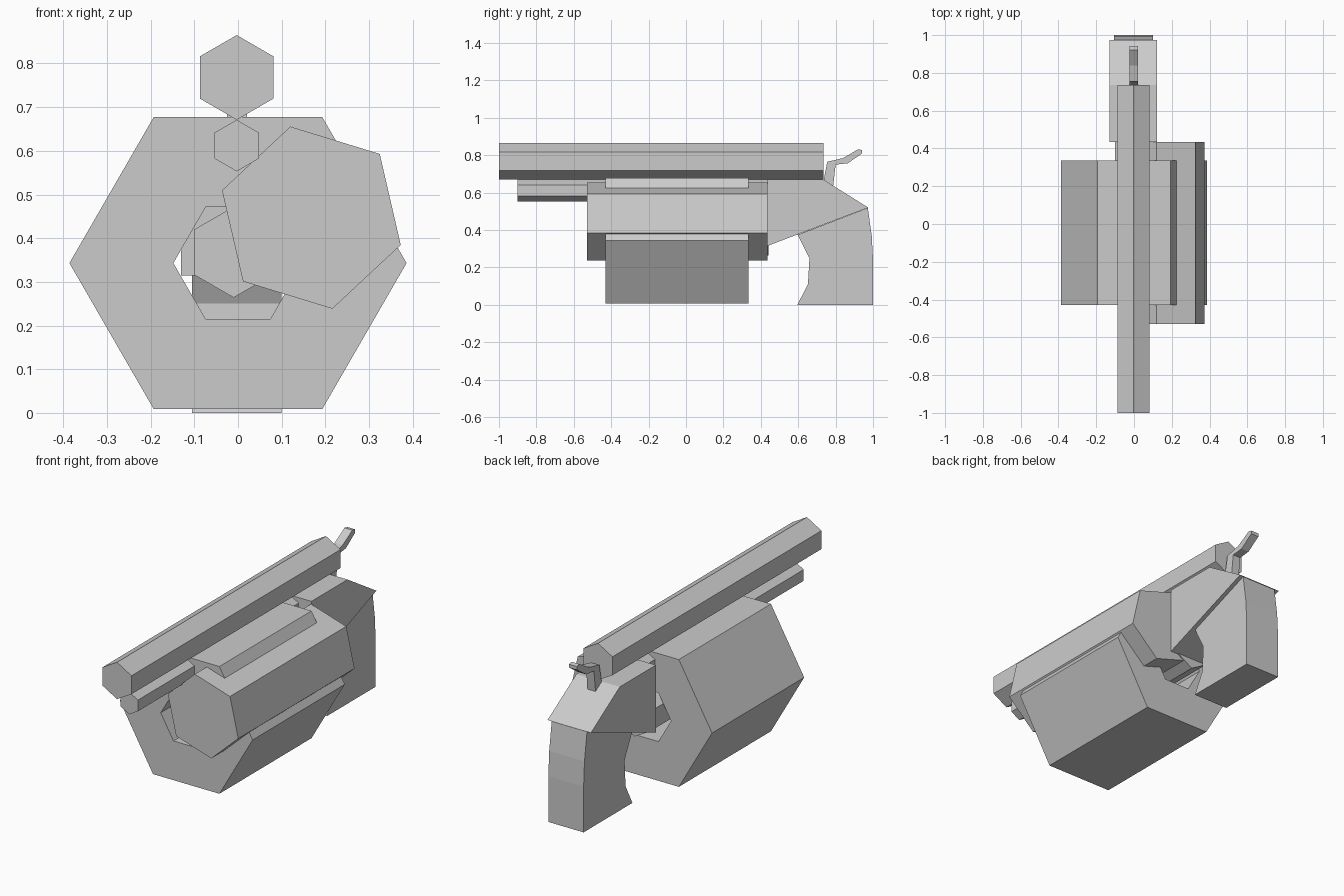
import bpy, bmesh
from math import cos, sin, pi, radians

if "Cube" in bpy.data.objects:
    bpy.data.objects.remove(bpy.data.objects["Cube"])


def make_mesh(name, verts, faces):
    mesh = bpy.data.meshes.new(name)
    mesh.from_pydata(verts, [], faces)
    bm = bmesh.new()
    bm.from_mesh(mesh)
    bmesh.ops.recalc_face_normals(bm, faces=bm.faces)
    bm.to_mesh(mesh)
    bm.free()
    obj = bpy.data.objects.new(name, mesh)
    bpy.context.collection.objects.link(obj)
    return obj


def hexagon(x, z, r, start):
    return [(x + r * cos(radians(start) + i * pi / 3),
             z + r * sin(radians(start) + i * pi / 3)) for i in range(6)]


def hex_bar(name, x, z, r, y0, y1, start):
    """Six-sided prism running along y."""
    ring = hexagon(x, z, r, start)
    verts = [(a, y, b) for y in (y0, y1) for a, b in ring]
    sides = [(i, (i + 1) % 6, 6 + (i + 1) % 6, 6 + i) for i in range(6)]
    return make_mesh(name, verts, sides + [tuple(range(6)), tuple(range(6, 12))])


def hex_tube(name, x, z, r_out, r_in, y0, y1):
    """Six-sided tube with a hexagonal hole along y."""
    verts = [(a, y, b) for y in (y0, y1) for r in (r_out, r_in)
             for a, b in hexagon(x, z, r, 0)]
    faces = []
    for i in range(6):
        j = (i + 1) % 6
        for a, b in ((0, 6), (12, 18), (0, 12), (6, 18)):
            faces.append((a + i, a + j, b + j, b + i))
    return make_mesh(name, verts, faces)


def side_profile(name, points, x0, x1):
    """Extrude a (y, z) outline across x."""
    n = len(points)
    verts = [(x, y, z) for x in (x0, x1) for y, z in points]
    faces = [(i, (i + 1) % n, n + (i + 1) % n, n + i) for i in range(n)]
    return make_mesh(name, verts, faces + [tuple(range(n)), tuple(range(n, 2 * n))])


# Barrel and the rod beneath it
hex_bar("barrel", -0.003, 0.768, 0.097, -1.0, 0.735, 30)
hex_bar("under_rod", -0.003, 0.612, 0.059, -0.9, 0.435, 30)

# Hollow drum, offset chamber through it, and central pin
hex_tube("drum", 0.0, 0.343, 0.386, 0.148, -0.43, 0.335)
hex_bar("chamber", 0.168, 0.447, 0.214, -0.53, 0.435, 43)
hex_bar("drum_pin", -0.01, 0.368, 0.104, -0.40, 0.44, 30)

# Rear frame
side_profile("frame", [(0.435, 0.315), (0.435, 0.67), (0.735, 0.67),
                       (0.975, 0.52), (0.6, 0.378)], -0.13, 0.122)

# Curved grip
side_profile("grip", [(0.597, 0.375), (0.972, 0.518), (0.993, 0.37), (1.0, 0.24),
                      (1.0, 0.0), (0.595, 0.0), (0.652, 0.11), (0.66, 0.25)],
             -0.105, 0.1)

# Hammer
side_profile("hammer", [(0.735, 0.66), (0.755, 0.765), (0.84, 0.785), (0.92, 0.832),
                        (0.942, 0.828), (0.942, 0.81), (0.865, 0.757),
                        (0.80, 0.75), (0.785, 0.62)], -0.025, 0.021)
